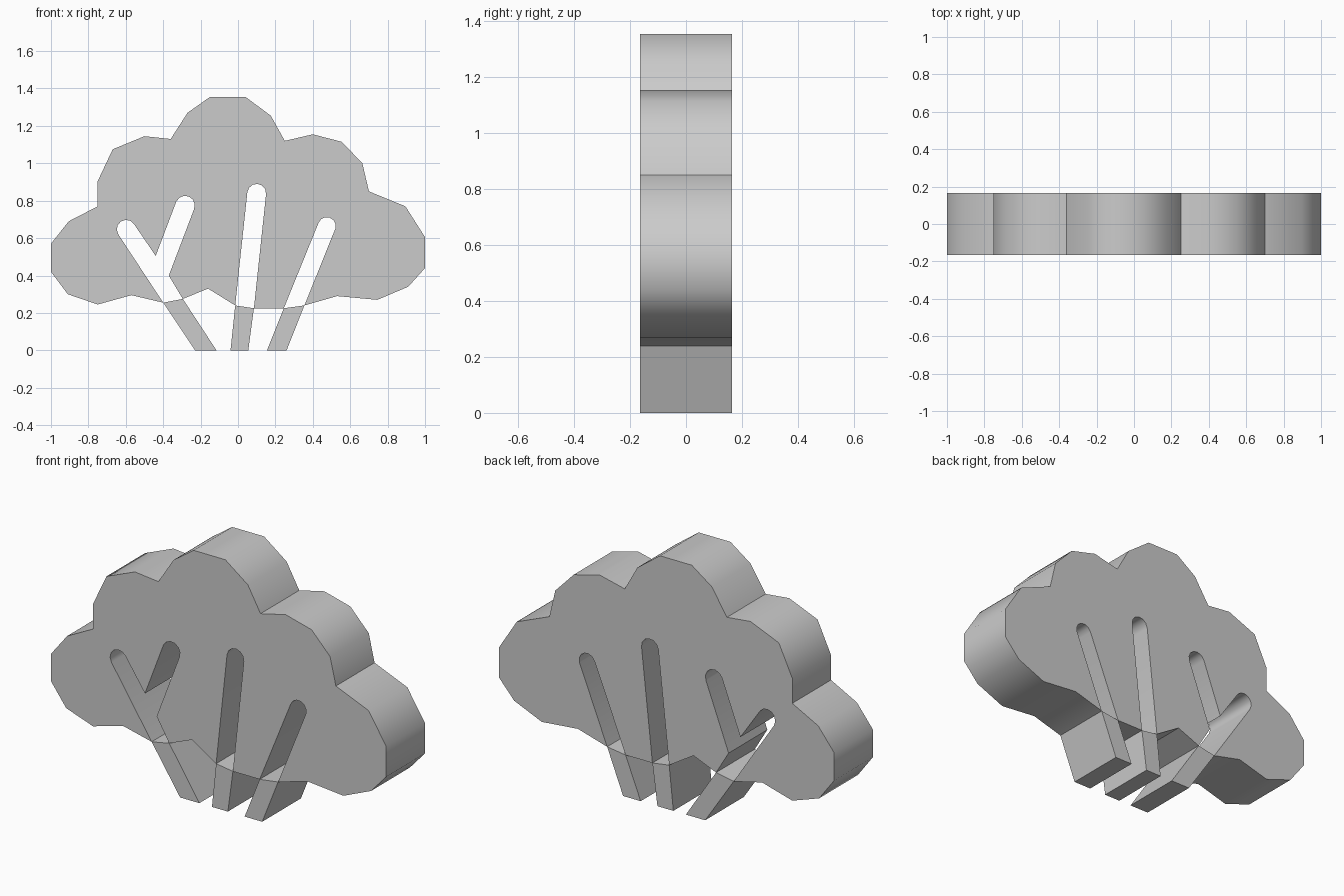
import bpy, bmesh
from math import pi, radians
from mathutils import Vector, Matrix

if "Cube" in bpy.data.objects:
    bpy.data.objects.remove(bpy.data.objects["Cube"])

HALF_DEPTH = 0.165


def cap(start, end, steps=6):
    """Half-round slot tip, turning clockwise from start to end."""
    a, b = Vector(start), Vector(end)
    mid = (a + b) / 2
    return [tuple(mid + Matrix.Rotation(-pi * i / steps, 2) @ (a - mid))
            for i in range(steps + 1)]


def slab(name, outline):
    """Extrude a front-view (x, z) outline through the full depth."""
    bm = bmesh.new()
    face = bm.faces.new([bm.verts.new((x, -HALF_DEPTH, z)) for x, z in outline])
    ext = bmesh.ops.extrude_face_region(bm, geom=[face], use_keep_orig=True)
    verts = [v for v in ext["geom"] if isinstance(v, bmesh.types.BMVert)]
    bmesh.ops.translate(bm, verts=verts, vec=(0, 2 * HALF_DEPTH, 0))
    bmesh.ops.recalc_face_normals(bm, faces=bm.faces)
    mesh = bpy.data.meshes.new(name)
    bm.to_mesh(mesh)
    bm.free()
    obj = bpy.data.objects.new(name, mesh)
    bpy.context.collection.objects.link(obj)
    bpy.ops.object.select_all(action='DESELECT')
    obj.select_set(True)
    bpy.context.view_layer.objects.active = obj
    bpy.ops.object.shade_smooth_by_angle(angle=radians(50))
    return obj


# Lobed canopy silhouette, clockwise from lower right round the bottom
right_lobes = [(0.25, 1.12), (0.4, 1.155), (0.555, 1.115), (0.665, 1.0),
               (0.70, 0.85), (0.895, 0.77), (1, 0.605), (1, 0.44),
               (0.91, 0.34), (0.745, 0.27), (0.53, 0.29)]
left_lobes = [(-0.57, 0.295), (-0.75, 0.245), (-0.91, 0.30), (-1, 0.42),
              (-1, 0.57), (-0.905, 0.69), (-0.75, 0.77), (-0.75, 0.905),
              (-0.67, 1.075), (-0.5, 1.145), (-0.36, 1.13)]
top_lobe = [(-0.27, 1.27), (-0.15, 1.355), (0.04, 1.355), (0.175, 1.255)]

# Branch slots cut up from the bottom edge, walked from right to left
right_slot = [(0.355, 0.24)] + cap((0.43, 0.68), (0.52, 0.65))[::-1] + [(0.245, 0.225)]
middle_slot = [(0.085, 0.225)] + cap((0.05, 0.845), (0.15, 0.835))[::-1] + [(-0.015, 0.24)]
forked_slot = ([(-0.295, 0.275), (-0.37, 0.40)]
               + cap((-0.33, 0.795), (-0.235, 0.755))[::-1] + [(-0.44, 0.505)]
               + cap((-0.64, 0.62), (-0.556, 0.675))[::-1] + [(-0.40, 0.255)])

slab("tree_canopy", right_lobes + right_slot + middle_slot + [(-0.16, 0.33)]
     + forked_slot + left_lobes + top_lobe)

# Trunks continue each slot down to the ground
for name, slot, foot in (("left_trunk", forked_slot, (-0.23, -0.115)),
                         ("middle_trunk", middle_slot, (-0.04, 0.055)),
                         ("right_trunk", right_slot, (0.155, 0.26))):
    slab(name, [(foot[0], 0), slot[-1], slot[0], (foot[1], 0)])
